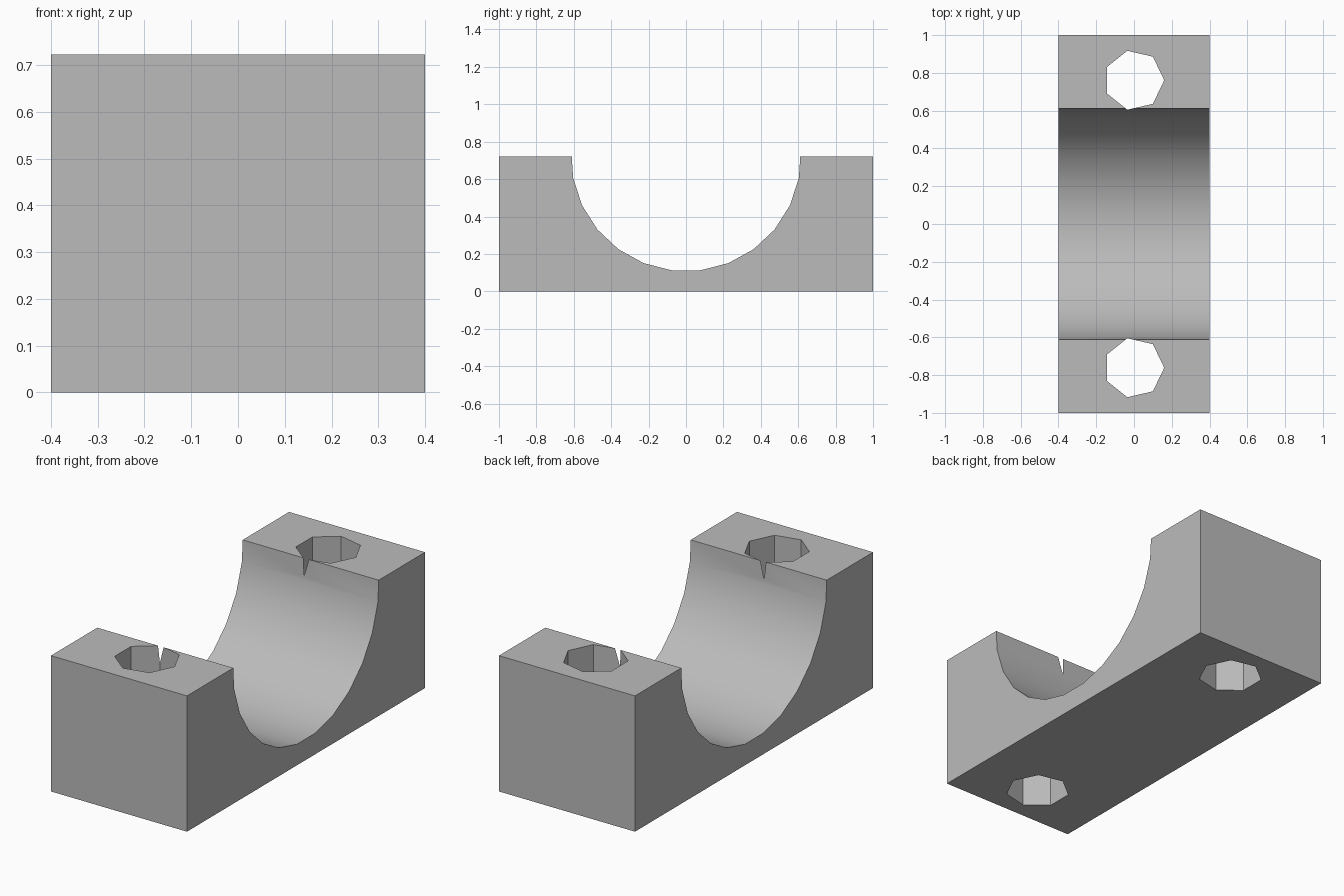
import bpy
from math import radians, pi
from mathutils import Matrix

WIDTH, LENGTH, HEIGHT = 0.80, 2.0, 0.722
BORE_RADIUS, BORE_SIDES = 0.6145, 25
HOLE_RADIUS, HOLE_SIDES, HOLE_Y = 0.16, 7, 0.761

cube = bpy.data.objects.get("Cube")
if cube:
    bpy.data.objects.remove(cube, do_unlink=True)

# Plain grey for the whole part
grey = bpy.data.materials.new("plain_grey")
grey.use_nodes = True
colour = (0.5, 0.5, 0.5, 1.0)
grey.diffuse_color = colour
grey.node_tree.nodes["Principled BSDF"].inputs["Base Color"].default_value = colour


def cutter(name, sides, radius, location, rotation):
    """Long prism whose first vertex lies on its local x axis."""
    bpy.ops.mesh.primitive_cylinder_add(vertices=sides, radius=radius, depth=3)
    obj = bpy.context.object
    obj.name = name
    obj.data.transform(Matrix.Rotation(-pi / 2, 4, "Z"))
    obj.data.transform(rotation)
    obj.location = location
    obj.data.materials.append(grey)
    obj.hide_render = True
    return obj


# Solid block standing on the ground
bpy.ops.mesh.primitive_cube_add(size=1, location=(0, 0, HEIGHT / 2))
block = bpy.context.object
block.name = "bearing_block"
block.scale = (WIDTH, LENGTH, HEIGHT)
bpy.ops.object.transform_apply(location=True, rotation=False, scale=True)
block.data.materials.append(grey)

# Half-round saddle, turned so that one facet lies flat at the bottom
spin = Matrix.Rotation(pi / BORE_SIDES, 4, "Z")
lay_down = Matrix.Rotation(radians(90), 4, "Y")
cutters = [cutter("saddle_cutter", BORE_SIDES, BORE_RADIUS,
                  (0, 0, HEIGHT), lay_down @ spin)]

# Bolt holes through both shoulders
for side, y in (("front", -HOLE_Y), ("back", HOLE_Y)):
    cutters.append(cutter(side + "_bolt_hole_cutter", HOLE_SIDES, HOLE_RADIUS,
                          (0, y, 0), Matrix.Identity(4)))

for tool in cutters:
    cut = block.modifiers.new(tool.name, "BOOLEAN")
    cut.operation = "DIFFERENCE"
    cut.solver = "EXACT"
    cut.object = tool

# Apply the cuts, then smooth only the saddle's shallow angles
bpy.ops.object.select_all(action="DESELECT")
block.select_set(True)
bpy.context.view_layer.objects.active = block
for tool in cutters:
    bpy.ops.object.modifier_apply(modifier=tool.name)
    bpy.data.objects.remove(tool, do_unlink=True)
bpy.ops.object.shade_smooth_by_angle(angle=radians(30))
